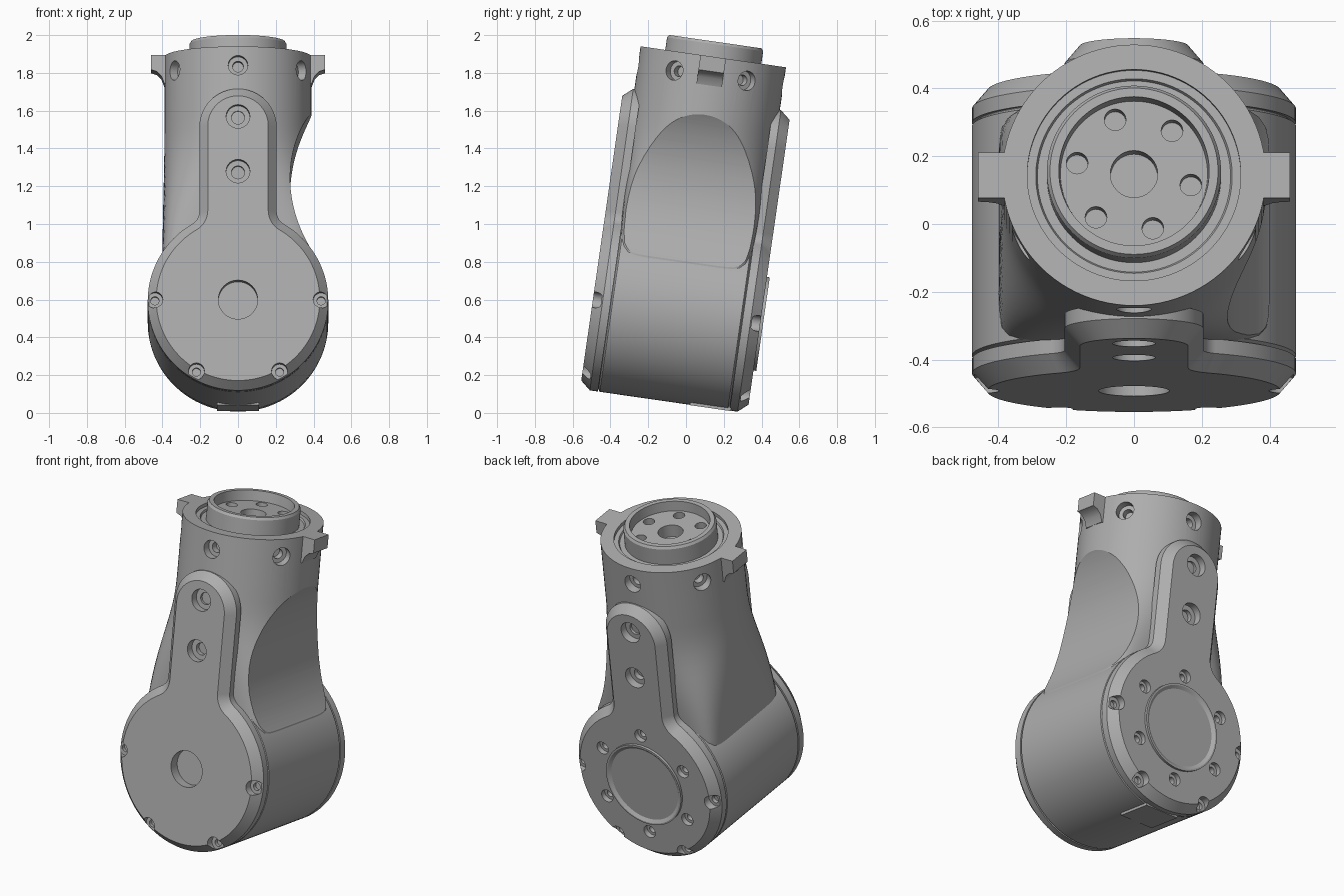
import bpy, bmesh, math
from mathutils import Matrix, Vector

if "Cube" in bpy.data.objects:
    bpy.data.objects.remove(bpy.data.objects["Cube"])

GREY = (0.42, 0.42, 0.42, 1)
mat = bpy.data.materials.new("machined grey")
mat.use_nodes = True
mat.diffuse_color = GREY
mat.node_tree.nodes["Principled BSDF"].inputs["Base Color"].default_value = GREY

# The whole link leans back a little about the joint centre
LEAN = Matrix.Translation((0, -0.05, 0.536)) @ Matrix.Rotation(math.radians(-8.2), 4, 'X')
R = 0.478           # joint radius
TUBE = 0.389        # tube radius
TOP = 1.363         # tube rim height above the joint axis
FACE = 0.4475       # distance of plate faces from the centre
parts = []


def loft(bm, rings):
    """Skin a list of equal-length point loops and cap both ends."""
    loops = [[bm.verts.new(p) for p in ring] for ring in rings]
    n = len(loops[0])
    for lo, hi in zip(loops, loops[1:]):
        for i in range(n):
            bm.faces.new((lo[i], lo[(i + 1) % n], hi[(i + 1) % n], hi[i]))
    bm.faces.new(loops[0][::-1])
    bm.faces.new(loops[-1])


def circle(r, z, n):
    return [(r * math.cos(2 * math.pi * i / n), r * math.sin(2 * math.pi * i / n), z) for i in range(n)]


def lathe(bm, profile, at=(0, 0, 0), axis=(0, 0, 1), n=32):
    """Turned solid from (radius, height) pairs, placed along an axis."""
    m = Matrix.Translation(at) @ Vector((0, 0, 1)).rotation_difference(Vector(axis)).to_matrix().to_4x4()
    loft(bm, [[m @ Vector(p) for p in circle(r, z, n)] for r, z in profile])


def make(name, bm, part=True):
    bmesh.ops.recalc_face_normals(bm, faces=bm.faces)
    me = bpy.data.meshes.new(name)
    bm.to_mesh(me)
    bm.free()
    ob = bpy.data.objects.new(name, me)
    bpy.context.collection.objects.link(ob)
    if part:
        me.materials.append(mat)
        parts.append(ob)
    return ob


def cut(ob, bm):
    """Subtract a cutter mesh and bake the result."""
    tool = make("cutter", bm, False)
    tool.hide_render = True
    mod = ob.modifiers.new("cut", 'BOOLEAN')
    mod.operation, mod.solver, mod.object = 'DIFFERENCE', 'EXACT', tool
    bpy.context.view_layer.objects.active = ob
    bpy.ops.object.modifier_apply(modifier=mod.name)
    bpy.data.objects.remove(tool)


def screw_hole(bm, at, axis, r, depth):
    """Counterbore with a narrower socket below; axis points out of the surface."""
    s = 0.55 * r
    lathe(bm, [(s, -depth - 0.04), (s, -depth), (r, -depth), (r, 0.06)], at, axis, 24)


def polar(r, deg):
    a = math.radians(deg)
    return r * math.cos(a), r * math.sin(a)


# Body: squared foot blending into a round tube, with a cupped flange on top
def section(z, a, b, power, n=96):
    ring = []
    for i in range(n):
        c, s = polar(1, 360 * i / n)
        r = (abs(c / a) ** power + abs(s / b) ** power) ** (-1 / power)
        ring.append((r * c, r * s, z))
    return ring


body_rings = []
for k in range(13):
    t = k / 12
    e = t * t * (3 - 2 * t)
    body_rings.append(section(0.25 + 0.75 * t, 0.40 + (TUBE - 0.40) * e, 0.352 + (TUBE - 0.352) * e,
                              2 + 8 * (1 - t) ** 2.5))
body_rings.insert(0, section(0, 0.40, 0.352, 10))
rim = [(TUBE, TOP), (0.315, TOP), (0.315, TOP - 0.02), (0.29, TOP - 0.02), (0.285, TOP - 0.03),
       (0.257, TOP - 0.03), (0.257, 1.43), (0.248, 1.444), (0.222, 1.444), (0.217, 1.385)]
body_rings += [circle(r, z, 96) for r, z in rim]
bm = bmesh.new()
loft(bm, body_rings)
body = make("tube_body", bm)

# Scooped left side, tangent to the joint barrel
bm = bmesh.new()
lathe(bm, [(0.706, -1), (0.706, 1)], (0.982, 0, 0.67), (0, 1, 0), 160)
cut(body, bm)

# Screw holes round the tube, bolt holes and bore in the flange floor
bm = bmesh.new()
for k in range(6):
    x, y = polar(1, 60 * k + 30)
    screw_hole(bm, (TUBE * x, TUBE * y, 1.262), (x, y, 0), 0.052, 0.05)
    x, y = polar(0.171, 60 * k + 49)
    lathe(bm, [(0.032, 1.33), (0.032, 1.5)], (x, y, 0), n=24)
lathe(bm, [(0.07, 1.31), (0.07, 1.5)])
cut(body, bm)

# Joint barrel with a narrow seam towards each plate
bm = bmesh.new()
lathe(bm, [(0.466, -0.38), (0.466, -0.35), (R, -0.342), (R, 0.342), (0.466, 0.35), (0.466, 0.38)],
      axis=(0, 1, 0), n=128)
make("joint_barrel", bm)


# Side plates: disc with a rounded arm, joined by concave fillets
def plate_outline(d, y):
    big, w, f, top = 0.433 + d, 0.16 + d, 0.12 - d, 0.93
    zc = math.sqrt((big + f) ** 2 - (w + f) ** 2)
    a = math.degrees(math.atan2(zc, w + f))
    half = []
    for i in range(49):                      # disc, bottom to fillet
        half.append(polar(big, -90 + (a + 90) * i / 48))
    for i in range(1, 13):                   # fillet
        x, z = polar(f, 180 + a - a * i / 12)
        half.append((w + f + x, zc + z))
    for i in range(17):                      # rounded arm end
        x, z = polar(w, 90 * i / 16)
        half.append((x, top + z))
    mirror = [(-x, z) for x, z in half[-2:0:-1]]
    return [(x, y, z) for x, z in half + mirror]


for name, s in (("front_plate", -1), ("back_plate", 1)):
    bm = bmesh.new()
    loft(bm, [plate_outline(d, s * y) for d, y in ((0.045, 0.352), (0.045, 0.395), (0, FACE))])
    plate = make(name, bm)
    out = (0, s, 0)
    bm = bmesh.new()
    for z in (0.687, 0.98):
        screw_hole(bm, (0, s * FACE, z), out, 0.063, 0.045)
    for deg in (0, 180, 240, 300):
        x, z = polar(0.44, deg)
        lathe(bm, [(0.022, -0.075), (0.022, -0.045), (0.042, -0.045), (0.042, 0.05)],
              (x, s * FACE, z), out, 24)
    if s < 0:
        lathe(bm, [(0.104, -0.06), (0.104, 0.05)], (0, s * FACE, 0), out, 48)
    else:
        for k in range(6):
            x, z = polar(0.31, 60 * k + 30)
            screw_hole(bm, (x, s * FACE, z), out, 0.038, 0.03)
    cut(plate, bm)

# Round cap with a raised lip on the back plate
bm = bmesh.new()
lathe(bm, [(0.25, 0.41), (0.25, 0.4625), (0.24, 0.4625), (0.222, 0.45)], axis=(0, 1, 0), n=96)
make("back_cap", bm)

# Flat pad under the barrel
bm = bmesh.new()
bmesh.ops.create_cube(bm, size=1, matrix=Matrix.Translation((0, 0.25, -0.455)) @ Matrix.Diagonal((0.22, 0.22, 0.05, 1)))
make("bottom_pad", bm)

# Locking tabs on both sides of the rim
for name, s in (("left_tab", 1), ("right_tab", -1)):
    bm = bmesh.new()
    side = [(0.35, TOP), (0.46, TOP), (0.46, 1.285), (0.43, 1.275), (0.405, 1.25), (0.39, 1.21), (0.35, 1.21)]
    loft(bm, [[(s * x, y, z) for x, z in side] for y in (-0.068, 0.068)])
    make(name, bm)

bpy.ops.object.select_all(action='DESELECT')
for ob in parts:
    ob.matrix_world = LEAN
    ob.select_set(True)
bpy.context.view_layer.objects.active = parts[0]
bpy.ops.object.shade_smooth_by_angle(angle=math.radians(28))
